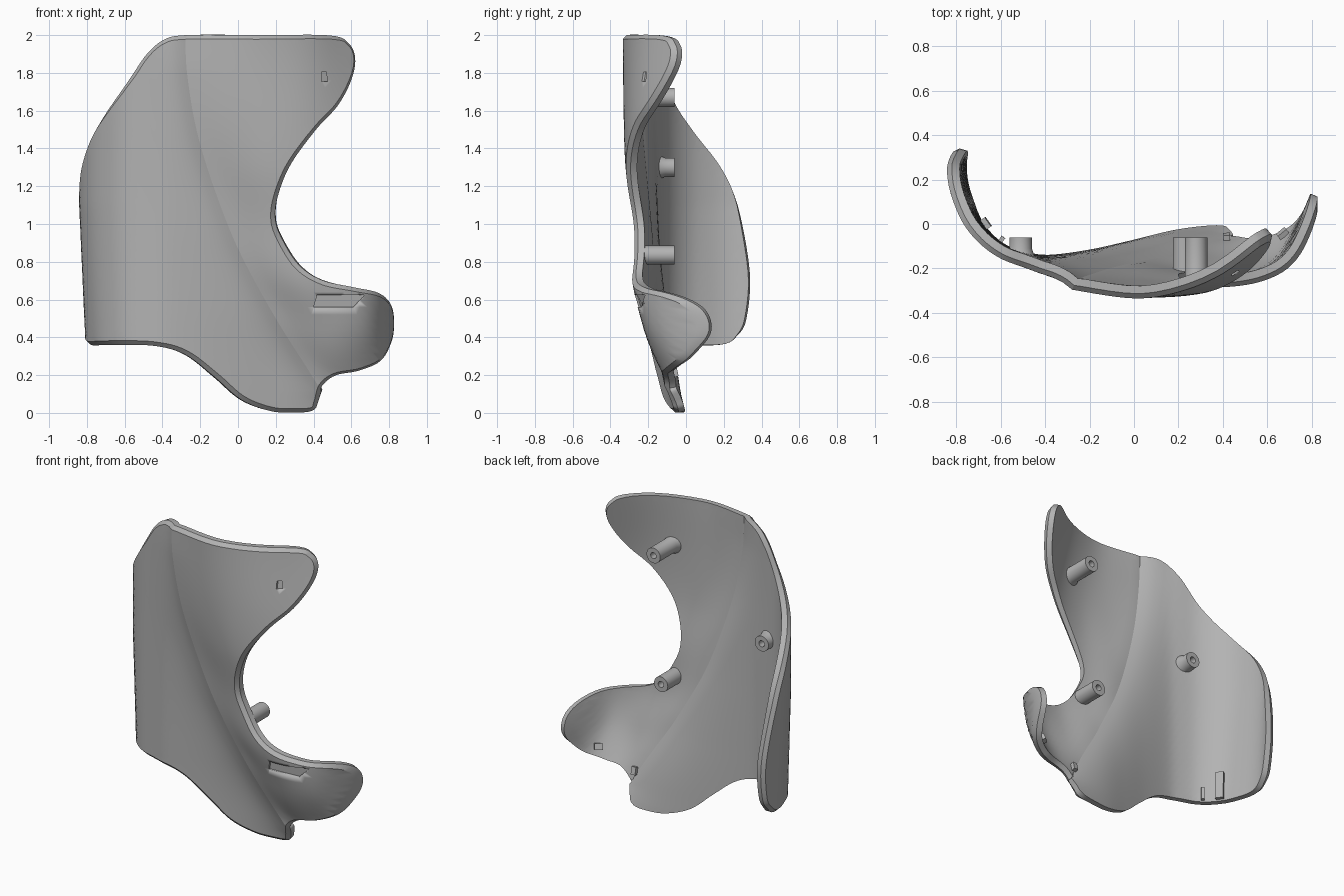
import bpy, bmesh, math
from mathutils import Vector

if "Cube" in bpy.data.objects:
    bpy.data.objects.remove(bpy.data.objects["Cube"])

THICK, CHAMFER = 0.057, 0.022

grey = bpy.data.materials.new("warm grey plastic")
grey.use_nodes = True
grey.diffuse_color = (0.45, 0.45, 0.45, 1)
grey.node_tree.nodes["Principled BSDF"].inputs["Base Color"].default_value = (0.45, 0.45, 0.45, 1)


def spline(xs, ys, x):
    """Smooth curve through (xs, ys), evaluated at x."""
    n = len(xs)
    i = max(0, min(n - 2, sum(x >= k for k in xs) - 1))

    def slope(k):
        a, b = max(k - 1, 0), min(k + 1, n - 1)
        return (ys[b] - ys[a]) / (xs[b] - xs[a])
    h = xs[i + 1] - xs[i]
    t = max(0.0, min(1.0, (x - xs[i]) / h))
    t2, t3 = t * t, t * t * t
    return ((2 * t3 - 3 * t2 + 1) * ys[i] + (t3 - 2 * t2 + t) * h * slope(i)
            + (3 * t2 - 2 * t3) * ys[i + 1] + (t3 - t2) * h * slope(i + 1))


# Wing profile: unrolled position u -> x and depth y
WING_U = [-1.2, -1.1, -1, -.9, -.8, -.7, -.6, -.5, -.4, -.2, 0, .2, .45]
WING_X = [-.82, -.84, -.835, -.805, -.76, -.69, -.6, -.5, -.4, -.2, 0, .2, .45]
WING_Y = [.36, .275, .18, .08, -.01, -.09, -.15, -.18, -.195, -.17, -.125, -.075, -.03]
# Crease line: height -> x and depth
FOLD_Z = [0, .15, .5, .87, 1.2, 1.5, 1.8, 2]
FOLD_X = [.5, .42, .2, 0, -.13, -.22, -.27, -.28]
FOLD_Y = [-.07, -.115, -.18, -.225, -.255, -.28, -.295, -.295]
# Right-hand panel: depth on a coarse grid
PANEL_X = [-.3, 0, .2, .4, .6, .74, .87]
PANEL_Z = [0, .2, .45, .7, 1, 1.3, 1.6, 2]
PANEL_Y = [[-.1, -.1, -.1, -.08, 0, .05, .1],
           [-.15, -.15, -.15, -.155, -.11, -.03, .1],
           [-.2, -.2, -.19, -.22, -.215, -.12, .17],
           [-.25, -.22, -.25, -.285, -.25, -.15, .08],
           [-.25, -.25, -.28, -.28, -.2, -.1, 0],
           [-.27, -.3, -.32, -.29, -.2, -.1, 0],
           [-.28, -.325, -.325, -.275, -.16, -.03, .05],
           [-.285, -.335, -.305, -.22, -.065, .05, .1]]


def fold_x(z):
    return spline(FOLD_Z, FOLD_X, z)


def panel(x, z):
    return spline(PANEL_Z, [spline(PANEL_X, row, x) for row in PANEL_Y], z)


def surface(u, z):
    f, c = fold_x(z), spline(FOLD_Z, FOLD_Y, z)
    d = u - f
    if d < 0:
        width = 0.16 - 0.06 * max(0, min(1, (z - 0.5) / 1.5))
        y = spline(WING_U, WING_Y, u) + (c - spline(WING_U, WING_Y, f)) * math.exp(d / width)
        lean = 0.045 * max(0, 1.1 - z) * max(0, min(1, (-u - 0.5) / 0.4))
        return Vector((spline(WING_U, WING_X, u) + lean, y, z))
    return Vector((u, panel(u, z) + (c - panel(f, z)) * math.exp(-(d / 0.15) ** 2), z))


def back_dir(u, z, e=0.01):
    du = surface(u + e, z) - surface(u - e, z)
    dz = surface(u, z + e) - surface(u, z - e)
    return -du.cross(dz).normalized()


# Outline of the shell, unrolled flat
OUTLINE = [(.17, .01), (.3, 0), (.4, .01), (.425, .06), (.45, .14), (.52, .19), (.65, .215),
           (.77, .27), (.83, .37), (.847, .47), (.83, .57), (.76, .635), (.62, .665),
           (.45, .7), (.32, .78), (.23, .92), (.195, 1.03), (.215, 1.16), (.285, 1.32),
           (.42, 1.5), (.54, 1.63), (.615, 1.77), (.635, 1.88), (.6, 1.96), (.5, 2), (.1, 2),
           (-.28, 2), (-.4, 1.975), (-.49, 1.9), (-.58, 1.77), (-.71, 1.61), (-.97, 1.33),
           (-1.1, 1.1), (-1.18, .75), (-1.16, .5), (-1.1, .41), (-1, .36), (-.7, .36),
           (-.45, .355), (-.28, .31), (-.12, .19), (.02, .07)]


def closed_curve(pts, steps=6):
    pts, out = [Vector(p) for p in pts], []
    n = len(pts)
    for i in range(n):
        a, b, c, d = (pts[(i + k) % n] for k in (-1, 0, 1, 2))
        for s in range(steps):
            t = s / steps
            out.append(0.5 * (2 * b + (c - a) * t + (2 * a - 5 * b + 4 * c - d) * t * t
                              + (3 * b - a - 3 * c + d) * t ** 3))
    return out


def finish(name, bm, angle=35):
    bmesh.ops.recalc_face_normals(bm, faces=bm.faces[:])
    mesh = bpy.data.meshes.new(name)
    bm.to_mesh(mesh)
    bm.free()
    mesh.materials.append(grey)
    ob = bpy.data.objects.new(name, mesh)
    bpy.context.collection.objects.link(ob)
    bpy.ops.object.select_all(action='DESELECT')
    ob.select_set(True)
    bpy.context.view_layer.objects.active = ob
    bpy.ops.object.shade_smooth_by_angle(angle=math.radians(angle))
    return ob


# Shell: flat outline with a rim strip, sheared so the crease is straight;
# only the area inside the strip is gridded
outer = closed_curve(OUTLINE)
n = len(outer)
inner = []
for i, p in enumerate(outer):
    t = (outer[(i + 1) % n] - outer[i - 1]).normalized()
    inner.append(p + Vector((-t.y, t.x)) * CHAMFER)
bm = bmesh.new()
rings = [[bm.verts.new((p.x - fold_x(p.y), 0, p.y)) for p in ring] for ring in (outer, inner)]
rim = set(rings[0])
for i in range(n):
    j = (i + 1) % n
    bm.faces.new((rings[0][i], rings[0][j], rings[1][j], rings[1][i]))
bm.faces.new(rings[1])
cuts = [((k * 0.04, 0, 0), (1, 0, 0)) for k in range(-34, 30)]
cuts += [((0, 0, k * 0.04), (0, 0, 1)) for k in range(1, 50)]
for co, no in cuts:
    faces = [f for f in bm.faces if not rim.intersection(f.verts)]
    edges = {e for f in faces for e in f.edges}
    verts = {v for f in faces for v in f.verts}
    bmesh.ops.bisect_plane(bm, geom=[*verts, *edges, *faces], dist=1e-5, plane_co=co, plane_no=no)
bmesh.ops.triangulate(bm, faces=[f for f in bm.faces if len(f.verts) > 4])
front = set(bm.verts)
# The crease stays a sharp edge on the front
for e in bm.edges:
    if all(abs(v.co.x) < 1e-4 for v in e.verts):
        e.smooth = False
bmesh.ops.extrude_face_region(bm, geom=bm.faces[:], use_keep_orig=True)
for v in bm.verts:
    u, z = v.co.x + fold_x(v.co.z), v.co.z
    push = (CHAMFER if v in rim else 0) if v in front else THICK
    v.co = surface(u, z) + back_dir(u, z) * push
shell = finish("shell", bm)


# Slots cut into the front, following its slope
def slot(u, z, corners, depth):
    bm = bmesh.new()
    f = bm.faces.new([bm.verts.new((u + a, surface(u, z).y - 0.1, z + b)) for a, b in corners])
    r = bmesh.ops.extrude_face_region(bm, geom=[f], use_keep_orig=True)
    for v in r["geom"]:
        if isinstance(v, bmesh.types.BMVert):
            v.co.y = surface(v.co.x, v.co.z).y + depth
    cutter = finish("slot_cutter", bm)
    cutter.hide_render = True
    mod = shell.modifiers.new("slot", 'BOOLEAN')
    mod.operation, mod.object, mod.solver = 'DIFFERENCE', cutter, 'EXACT'
    bpy.context.view_layer.objects.active = shell
    bpy.ops.object.modifier_apply(modifier="slot")
    bpy.data.objects.remove(cutter)


slot(.457, 1.78, [(-.015, -.025), (.017, -.025), (.01, .025), (-.015, .025)], 0.012)
slot(.53, .6, [(-.13, -.04), (.08, -.04), (.14, .025), (-.11, .025)], 0.012)


# Hollow mounting pegs with a flared foot, pointing backwards
def peg(name, x, z, flare=1.3, tip=-0.06, r=0.05, sides=32):
    base = surface(x, z).y + 0.035
    profile = [(r * flare, base), (r, base + 0.04), (r, tip), (r * .4, tip), (r * .4, tip - 0.05), (0, tip - 0.05)]
    bm = bmesh.new()
    vs = [bm.verts.new((x + a, y, z)) for a, y in profile]
    es = [bm.edges.new(e) for e in zip(vs, vs[1:])]
    bmesh.ops.spin(bm, geom=vs + es, cent=(x, 0, z), axis=(0, 1, 0), angle=math.tau, steps=sides)
    bmesh.ops.remove_doubles(bm, verts=bm.verts[:], dist=1e-4)
    finish(name, bm)


peg("upper_peg", .28, 1.67)
peg("side_peg", -.51, 1.3)
peg("lower_peg", .225, .835, flare=1.02)


# Small ribs on the inside of the shell
def rib(name, u, z, size):
    n = back_dir(u, z)
    bm = bmesh.new()
    bmesh.ops.create_cube(bm, size=1)
    bmesh.ops.scale(bm, vec=size, verts=bm.verts[:])
    side = n.cross(Vector((0, 0, 1))).normalized()
    centre = surface(u, z) + n * (THICK + size[1] * 0.3)
    for v in bm.verts:
        v.co = centre + side * v.co.x + n * v.co.y + side.cross(n) * v.co.z
    finish(name, bm)


rib("wing_rib", -.77, .46, (.05, .03, .18))
rib("wing_small_rib", -.65, .41, (.02, .03, .08))
rib("lobe_rib", .71, .29, (.05, .03, .04))
rib("tip_rib", .42, .2, (.03, .03, .05))
